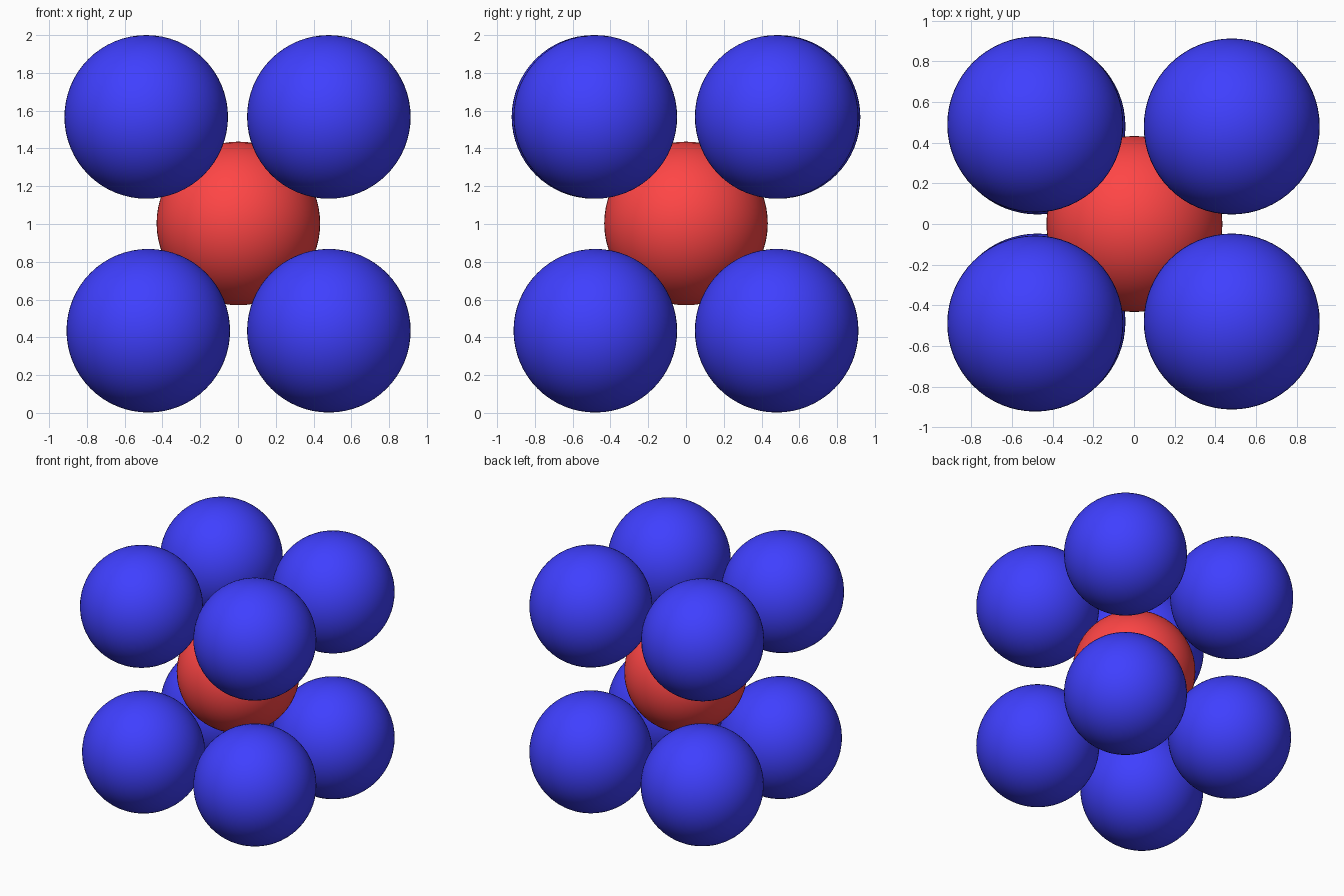
import bpy

if "Cube" in bpy.data.objects:
    bpy.data.objects.remove(bpy.data.objects["Cube"])

RADIUS = 0.433


def material(name, colour):
    mat = bpy.data.materials.new(name)
    mat.diffuse_color = colour
    mat.use_nodes = True
    mat.node_tree.nodes["Principled BSDF"].inputs["Base Color"].default_value = mat.diffuse_color
    return mat


def ball(name, centre, mat):
    bpy.ops.mesh.primitive_uv_sphere_add(segments=64, ring_count=32,
                                         radius=RADIUS, location=centre)
    obj = bpy.context.object
    obj.name = name
    obj.data.materials.append(mat)
    bpy.ops.object.shade_smooth()
    return obj


red = material("red", (1.0, 0.06, 0.06, 1))
blue = material("blue", (0.05, 0.05, 1.0, 1))

# Central atom of the body-centred cubic cell
ball("centre_ball", (0.002, 0, 1.003), red)

# Eight corner atoms; the upper left pair sits slightly further out
for level, z in (("lower", 0.435), ("upper", 1.567)):
    for side, sx in (("left", -1), ("right", 1)):
        for depth, sy in (("front", -1), ("back", 1)):
            outer = level == "upper" and side == "left"
            x = sx * (0.486 if outer else 0.475 if sx < 0 else 0.481)
            y = sy * (0.490 if outer else 0.480)
            ball(f"{level}_{depth}_{side}_ball", (x, y, z), blue)
